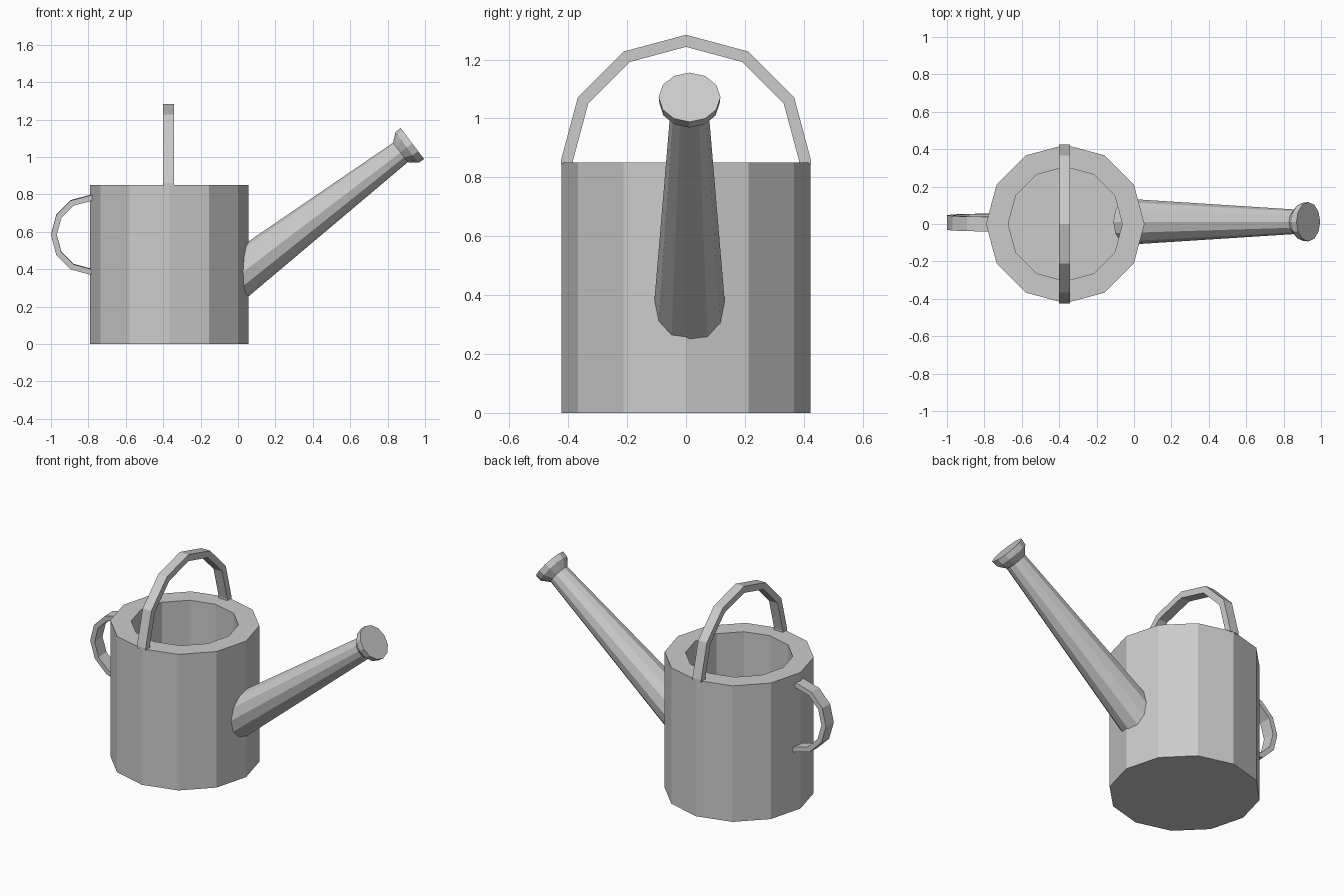
import bpy, bmesh, math
from mathutils import Vector, Matrix

if "Cube" in bpy.data.objects:
    bpy.data.objects.remove(bpy.data.objects["Cube"])

SIDES = 12


def finish(name, bm, matrix):
    bmesh.ops.recalc_face_normals(bm, faces=bm.faces)
    mesh = bpy.data.meshes.new(name)
    bm.to_mesh(mesh)
    bm.free()
    ob = bpy.data.objects.new(name, mesh)
    ob.matrix_world = matrix
    bpy.context.collection.objects.link(ob)
    return ob


def lathe(name, profile, matrix):
    """Faceted solid of revolution from (radius, height) pairs, ends capped."""
    bm = bmesh.new()
    rings = []
    for r, h in profile:
        rings.append([bm.verts.new((r * math.cos(a), r * math.sin(a), h))
                      for a in (2 * math.pi * i / SIDES for i in range(SIDES))])
    for lo, hi in zip(rings, rings[1:]):
        for i in range(SIDES):
            j = (i + 1) % SIDES
            bm.faces.new((lo[i], lo[j], hi[j], hi[i]))
    bm.faces.new(rings[0])
    bm.faces.new(rings[-1])
    return finish(name, bm, matrix)


def half_hoop(name, outer, inner, width, tail, matrix):
    """Half ring strap in local XZ, arching to +Z, with short straight tails."""
    bm = bmesh.new()
    arc = [(math.cos(math.radians(a)), math.sin(math.radians(a)), 0) for a in range(0, 181, 30)]
    arc = [(1, 0, -tail)] + arc + [(-1, 0, -tail)]
    rings = []
    for c, s, drop in arc:
        rings.append([bm.verts.new((r * c, y, r * s + drop))
                      for r, y in ((outer, -width / 2), (outer, width / 2),
                                   (inner, width / 2), (inner, -width / 2))])
    for a, b in zip(rings, rings[1:]):
        for i in range(4):
            j = (i + 1) % 4
            bm.faces.new((a[i], a[j], b[j], b[i]))
    bm.faces.new(rings[0])
    bm.faces.new(rings[-1])
    return finish(name, bm, matrix)


# Thick-walled open can
CX = -0.3675
lathe("can_body", [(0.4235, 0), (0.4235, 0.85), (0.305, 0.85), (0.305, 0.1)],
      Matrix.Translation((CX, 0, 0)))

# Spout and rose share one tilted axis, measured back from the rose face
tilt = Matrix.Rotation(math.radians(90 - 37.2), 4, 'Y')
axis = Matrix.Translation((0.932, 0.012, 1.072)) @ tilt
lathe("spout", [(0.123, -1.215), (0.065, -0.078)], axis)
lathe("spout_rose", [(0.065, -0.08), (0.102, -0.036), (0.105, 0)], axis)

# Carrying handle over the opening
half_hoop("top_handle", 0.424, 0.383, 0.06, 0.015,
          Matrix.Translation((CX - 0.004, 0, 0.86)) @ Matrix.Rotation(math.pi / 2, 4, 'Z'))

# Grip on the back of the can, very slightly rolled
half_hoop("back_handle", 0.213, 0.182, 0.078, 0.03,
          Matrix.Translation((-0.787, 0.008, 0.584)) @ Matrix.Rotation(0.04, 4, 'X')
          @ Matrix.Rotation(-math.pi / 2, 4, 'Y'))
